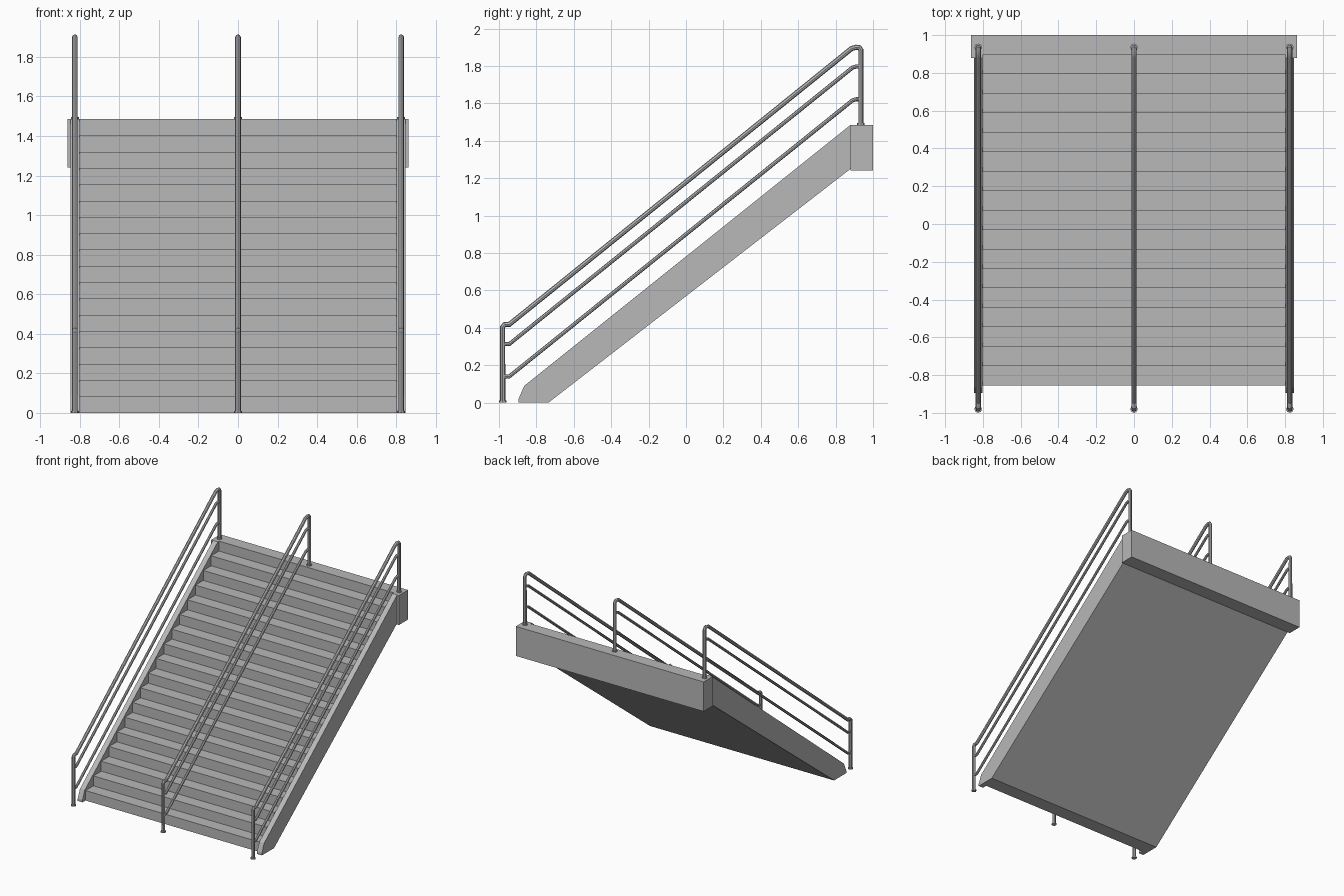
import bpy
import bmesh

cube = bpy.data.objects.get("Cube")
if cube:
    bpy.data.objects.remove(cube, do_unlink=True)

# One grey for the whole staircase
grey = bpy.data.materials.new("grey")
grey.use_nodes = True
colour = (0.48, 0.48, 0.48, 1)
grey.diffuse_color = colour
grey.node_tree.nodes["Principled BSDF"].inputs["Base Color"].default_value = colour


def add_object(name, mesh):
    mesh.materials.clear()
    mesh.materials.append(grey)
    obj = bpy.data.objects.new(name, mesh)
    bpy.context.collection.objects.link(obj)
    return obj


def extrude_profile(name, profile, x0, x1):
    """Solid from a (y, z) outline stretched between two x positions."""
    bm = bmesh.new()
    face = bm.faces.new([bm.verts.new((x0, y, z)) for y, z in profile])
    result = bmesh.ops.extrude_face_region(bm, geom=[face])
    moved = [v for v in result["geom"] if isinstance(v, bmesh.types.BMVert)]
    bmesh.ops.translate(bm, verts=moved, vec=(x1 - x0, 0, 0))
    bmesh.ops.recalc_face_normals(bm, faces=bm.faces)
    mesh = bpy.data.meshes.new(name)
    bm.to_mesh(mesh)
    bm.free()
    return add_object(name, mesh)


def tube(name, x, path, radius):
    """Round bar along a (y, z) path."""
    curve = bpy.data.curves.new(name + "_path", "CURVE")
    curve.dimensions = "3D"
    curve.bevel_depth = radius
    curve.bevel_resolution = 2
    curve.use_fill_caps = True
    spline = curve.splines.new("POLY")
    spline.points.add(len(path) - 1)
    for point, (y, z) in zip(spline.points, path):
        point.co = (x, y, z, 1)
    helper = bpy.data.objects.new(name + "_path", curve)
    bpy.context.collection.objects.link(helper)
    bpy.context.view_layer.update()
    graph = bpy.context.evaluated_depsgraph_get()
    mesh = bpy.data.meshes.new_from_object(helper.evaluated_get(graph))
    bpy.data.objects.remove(helper, do_unlink=True)
    obj = add_object(name, mesh)
    bpy.ops.object.select_all(action="DESELECT")
    obj.select_set(True)
    bpy.context.view_layer.objects.active = obj
    bpy.ops.object.shade_smooth_by_angle()
    return obj


# Steps and landing as one solid with a flat sloping underside
RISERS = 18
TOP = 1.485
FIRST, RUN, RISE = -0.855, 0.103, TOP / RISERS
steps = []
for i in range(RISERS):
    y = FIRST + i * RUN
    steps += [(y, i * RISE), (y, (i + 1) * RISE)]
steps += [(1, TOP), (1, 1.24), (0.88, 1.24), (0.88, 1.25), (-0.735, 0)]
extrude_profile("steps", steps, -0.802, 0.802)

# Side stringers, landing ends and railings
stringer = [(-0.895, 0), (-0.895, 0.02), (-0.865, 0.09), (0.88, TOP),
            (0.88, 1.25), (-0.735, 0)]
landing_end = [(0.88, 1.24), (0.88, TOP), (1, TOP), (1, 1.24)]
for side, s in (("right", -1), ("left", 1)):
    extrude_profile(side + "_stringer", stringer, s * 0.802, s * 0.846)
    extrude_profile(side + "_landing_end", landing_end, s * 0.802, s * 0.863)

LOW_Y, HIGH_Y = -0.98, 0.935
for side, x in (("right", -0.825), ("middle", 0), ("left", 0.825)):
    # Handrail and its two posts in one bent tube
    tube(side + "_handrail", x,
         [(LOW_Y, 0), (LOW_Y, 0.405), (LOW_Y + 0.01, 0.418),
          (LOW_Y + 0.035, 0.418), (0.885, 1.893), (0.91, 1.9),
          (HIGH_Y - 0.008, 1.898), (HIGH_Y, 1.885), (HIGH_Y, TOP)], 0.014)
    # Lower rails
    for name, low, high in (("_middle_rail", 0.313, 1.797),
                            ("_lower_rail", 0.14, 1.622)):
        tube(side + name, x,
             [(LOW_Y, low), (LOW_Y + 0.035, low),
              (0.89, high - 0.006), (0.91, high), (HIGH_Y, high)], 0.011)
    # Post flanges
    for name, y, z in (("_foot_flange", LOW_Y, 0), ("_top_flange", HIGH_Y, TOP)):
        tube(side + name, x, [(y, z), (y, z + 0.01)], 0.02)
